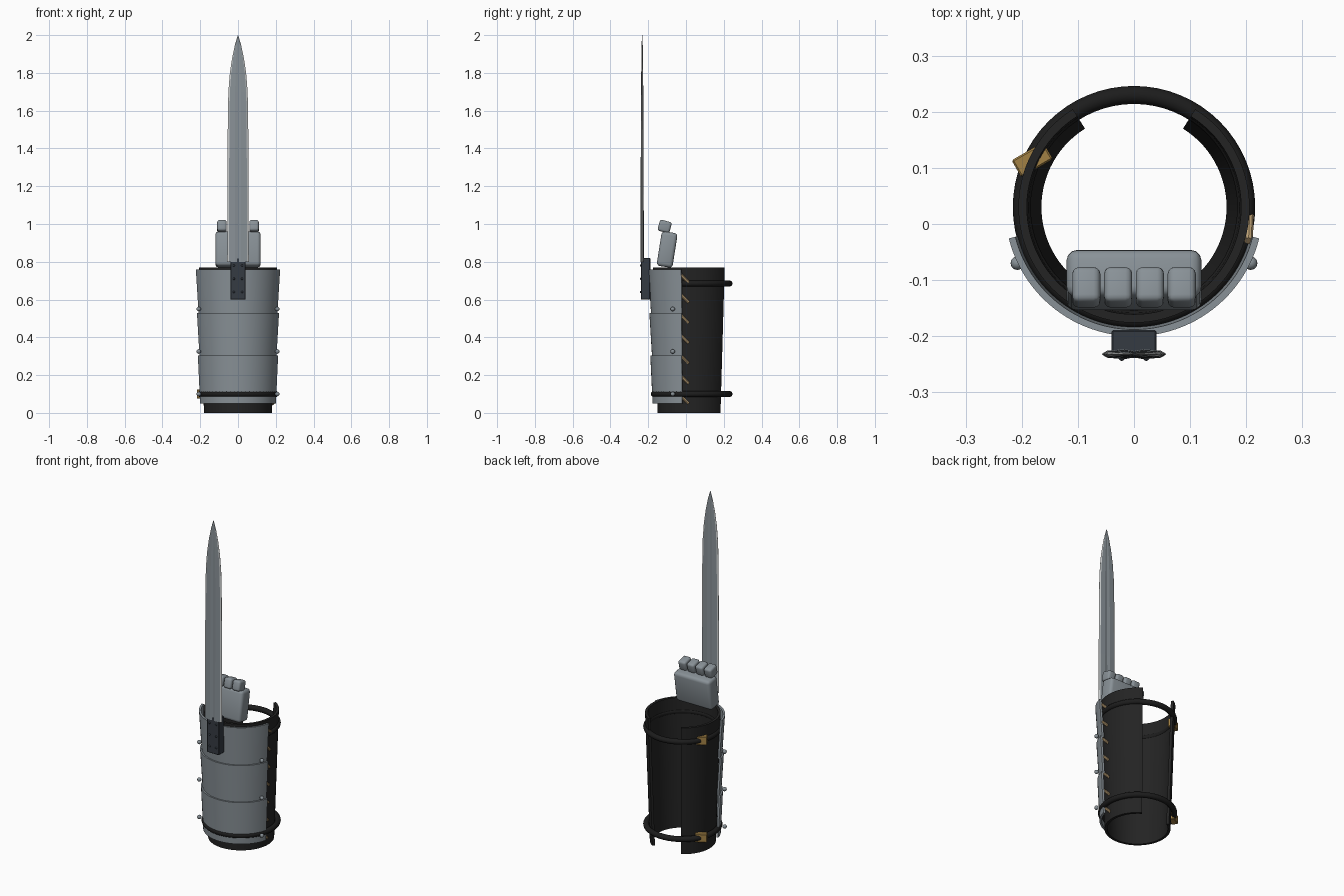
import bpy, bmesh, math
from mathutils import Vector, Matrix

if "Cube" in bpy.data.objects:
    bpy.data.objects.remove(bpy.data.objects["Cube"])

CY = 0.03  # centre of the forearm sleeve in y


def mat(name, r, g, b):
    m = bpy.data.materials.new(name)
    m.diffuse_color = (r, g, b, 1)
    m.use_nodes = True
    m.node_tree.nodes["Principled BSDF"].inputs["Base Color"].default_value = m.diffuse_color
    return m


STEEL = mat("steel", 0.25, 0.285, 0.31)
EDGE = mat("sharpened_edge", 0.6, 0.62, 0.62)
LEATHER = mat("black_leather", 0.017, 0.017, 0.017)
STRAP = mat("strap_leather", 0.012, 0.012, 0.012)
SLATE = mat("dark_slate_metal", 0.035, 0.043, 0.055)
BRASS = mat("brass", 0.36, 0.22, 0.06)
LACE = mat("tan_lace", 0.52, 0.36, 0.18)


def finish(bm, name, mats, smooth=True):
    bmesh.ops.recalc_face_normals(bm, faces=bm.faces)
    me = bpy.data.meshes.new(name)
    bm.to_mesh(me)
    bm.free()
    for m in mats:
        me.materials.append(m)
    ob = bpy.data.objects.new(name, me)
    bpy.context.collection.objects.link(ob)
    if smooth:
        bpy.ops.object.select_all(action='DESELECT')
        bpy.context.view_layer.objects.active = ob
        ob.select_set(True)
        bpy.ops.object.shade_smooth_by_angle(angle=math.radians(35))
    return ob


def shell(name, r0, z0, r1, z1, half, th, m, n=48):
    """Conical shell; half = half of its arc in degrees, measured from the front."""
    bm = bmesh.new()
    rings = []
    for i in range(n + 1):
        a = math.radians(-half + 2 * half * i / n)
        s, c = math.sin(a), -math.cos(a)
        rings.append([bm.verts.new((r * s, CY + r * c, z)) for r, z in
                      ((r0, z0), (r1, z1), (r1 - th, z1), (r0 - th, z0))])
    for a, b in zip(rings, rings[1:]):
        for k in range(4):
            bm.faces.new((a[k], a[(k + 1) % 4], b[(k + 1) % 4], b[k]))
    bm.faces.new(rings[0])
    bm.faces.new(rings[-1])
    return finish(bm, name, [m])


def box(name, loc, size, m, rot=None, bevel=0.0, seg=3):
    bm = bmesh.new()
    bmesh.ops.create_cube(bm, size=1, matrix=Matrix.Diagonal((*size, 1)))
    if bevel:
        bmesh.ops.bevel(bm, geom=bm.edges[:], offset=bevel, segments=seg,
                        profile=0.5, affect='EDGES')
    ob = finish(bm, name, [m])
    ob.location = loc
    if rot:
        ob.rotation_euler = rot
    return ob


def rod(name, p, q, r, m, n=10):
    p, q = Vector(p), Vector(q)
    bm = bmesh.new()
    bmesh.ops.create_cone(bm, cap_ends=True, segments=n, radius1=r, radius2=r,
                          depth=(q - p).length)
    ob = finish(bm, name, [m])
    ob.rotation_mode = 'QUATERNION'
    ob.rotation_quaternion = (q - p).to_track_quat('Z', 'Y')
    ob.location = (p + q) / 2
    return ob


def stud(name, loc, r, m):
    bm = bmesh.new()
    bmesh.ops.create_uvsphere(bm, u_segments=12, v_segments=8, radius=r)
    ob = finish(bm, name, [m])
    ob.location = loc
    return ob


# Leather sleeve, open at the back
shell("leather_sleeve", 0.18, 0.0, 0.206, 0.77, 148, 0.015, LEATHER, 72)

# Three overlapping steel plates over the front
for i, (r0, z0, r1, z1) in enumerate(((0.207, 0.05, 0.219, 0.305),
                                      (0.210, 0.30, 0.224, 0.53),
                                      (0.215, 0.525, 0.230, 0.76))):
    shell(f"steel_plate_{i + 1}", r0, z0, r1, z1, 76, 0.012, STEEL)

# Rivets along the plate edges
for i, z in enumerate((0.10, 0.325, 0.55)):
    for s in (-1, 1):
        stud(f"plate_rivet_{i}_{s}", (s * 0.208, -0.07, z), 0.012, STEEL)

# Round straps with brass buckles
for name, z in (("lower", 0.10), ("upper", 0.685)):
    bpy.ops.mesh.primitive_torus_add(major_segments=64, minor_segments=12, location=(0, CY, z),
                                     major_radius=0.2, minor_radius=0.016)
    ob = bpy.context.object
    ob.name = name + "_strap"
    ob.data.materials.append(STRAP)
    bpy.ops.object.shade_smooth_by_angle(angle=math.radians(35))
    a = math.radians(155)
    box(name + "_buckle", (0.2 * math.cos(a), CY + 0.2 * math.sin(a), z),
        (0.065, 0.035, 0.05), BRASS, (0, 0, math.radians(30)), 0.003, 1)

# Tan lacing along the right side
for i in range(7):
    z = 0.07 + i * 0.107
    x = 0.18 + 0.026 * z / 0.77
    rod(f"lace_{i + 1}", (x, -0.03, z + 0.022), (x + 0.002, 0.014, z - 0.022), 0.008, LACE)

# Hand guard and four finger plates
box("hand_guard", (0, -0.1, 0.865), (0.24, 0.085, 0.185), STEEL,
    (math.radians(-9), 0, 0), 0.018)
for i in range(4):
    box(f"finger_plate_{i + 1}", (-0.085 + i * 0.0567, -0.113, 0.987), (0.05, 0.065, 0.06),
        STEEL, (math.radians(-15), 0, 0), 0.012)

# Blade mount with screws
box("blade_mount", (0, -0.214, 0.71), (0.08, 0.05, 0.22), SLATE, None, 0.003, 1)
for x in (-0.022, 0.022):
    for z in (0.64, 0.71, 0.78):
        stud(f"mount_screw_{x}_{z}", (x, -0.238, z), 0.006, SLATE)

# Blade: thin section with a shallow fuller, swept up to the point
section = ((-1, 0.08), (-0.84, 0.7), (-0.3, 1), (0, 0.65), (0.3, 1), (0.84, 0.7), (1, 0.08))
rows = ((0.80, 0.057, 0.009), (1.2, 0.056, 0.008), (1.55, 0.054, 0.007), (1.70, 0.051, 0.006),
        (1.80, 0.043, 0.005), (1.88, 0.031, 0.004), (1.95, 0.016, 0.003), (2.0, 0.001, 0.001))
bm = bmesh.new()
loops = []
for z, w, t in rows:
    pts = [(f * w, -t * h) for f, h in section] + [(f * w, t * h) for f, h in reversed(section)]
    loops.append([bm.verts.new((x, -0.232 + y, z)) for x, y in pts])
N = len(loops[0])
EDGE_SPANS = (0, 5, 6, 7, 12, 13)
for a, b in zip(loops, loops[1:]):
    for k in range(N):
        f = bm.faces.new((a[k], a[(k + 1) % N], b[(k + 1) % N], b[k]))
        f.material_index = 1 if k in EDGE_SPANS else 0
bm.faces.new(loops[0])
bm.faces.new(loops[-1])
finish(bm, "blade", [STEEL, EDGE], smooth=False)
